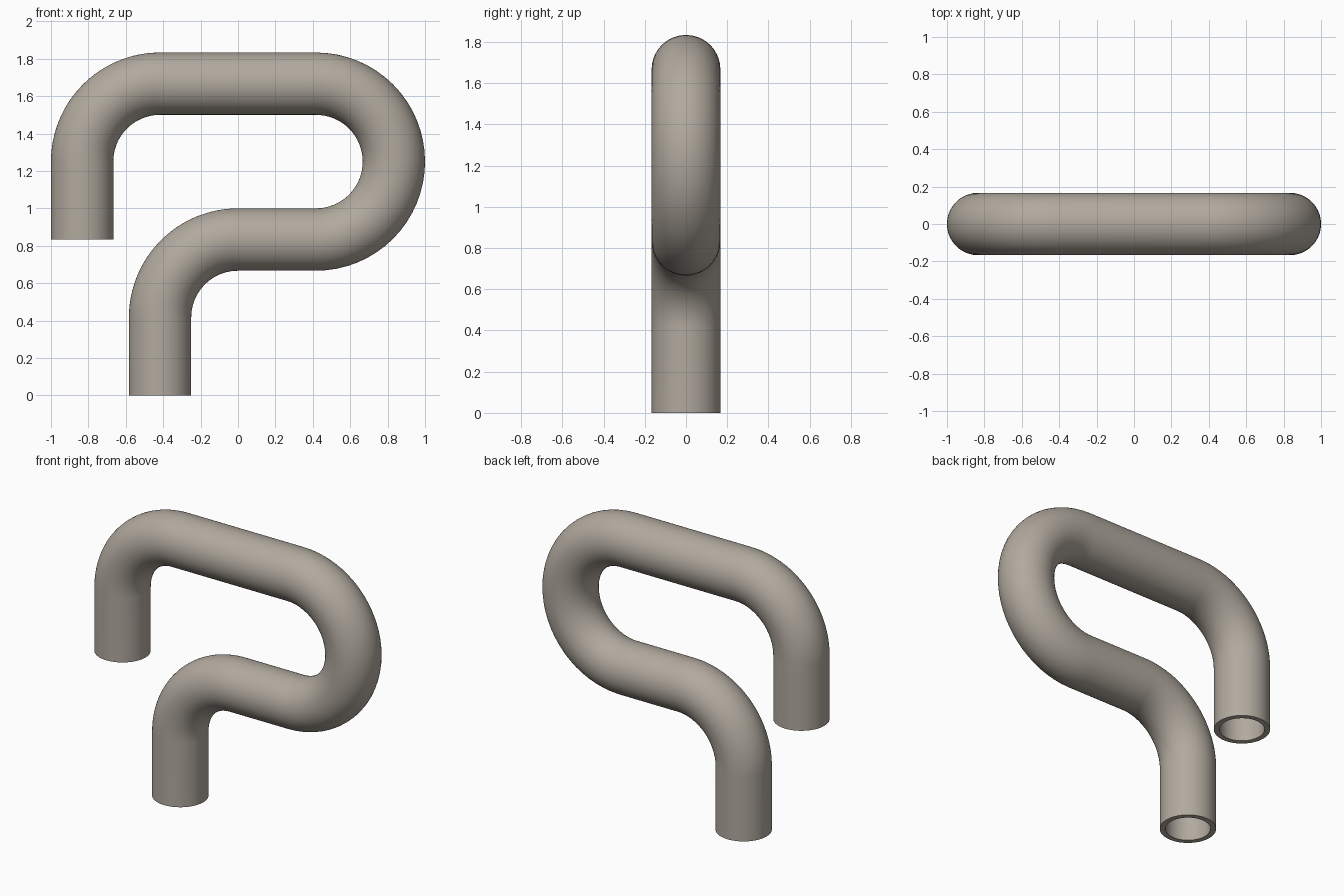
import bpy, bmesh
from math import sin, cos, pi, radians
from mathutils import Vector

if "Cube" in bpy.data.objects:
    bpy.data.objects.remove(bpy.data.objects["Cube"])

U = 1 / 12                 # design unit
R_OUT, R_IN = 2 * U, 1.6 * U
BEND = 5 * U
SIDES, STEPS = 64, 32

# Centre line: list of (point, tangent) in the XZ plane
path = []


def straight_end(x, z, tx, tz):
    path.append((Vector((x * U, 0, z * U)), Vector((tx, 0, tz))))


def bend(cx, cz, a0, a1):
    """Arc of the centre line, clockwise if a1 < a0 (degrees)."""
    s = 1 if a1 > a0 else -1
    for i in range(STEPS + 1):
        a = radians(a0 + (a1 - a0) * i / STEPS)
        p = Vector((cx * U + BEND * cos(a), 0, cz * U + BEND * sin(a)))
        path.append((p, Vector((-sin(a), 0, cos(a))) * s))


straight_end(-10, 10, 0, 1)    # short open end
bend(-5, 15, 180, 90)          # upper left elbow
bend(5, 15, 90, -90)           # right U-turn
bend(0, 5, 90, 180)            # lower elbow
straight_end(-5, 0, 0, -1)     # long open end

# Sweep outer and inner walls along the centre line
bm = bmesh.new()
Y = Vector((0, 1, 0))


def wall(radius):
    rings = []
    for p, t in path:
        n = t.cross(Y)
        rings.append([bm.verts.new(p + radius * (n * cos(2 * pi * k / SIDES) + Y * sin(2 * pi * k / SIDES)))
                      for k in range(SIDES)])
    for a, b in zip(rings, rings[1:]):
        join(a, b)
    return rings


def join(a, b):
    for k in range(SIDES):
        j = (k + 1) % SIDES
        bm.faces.new((a[k], a[j], b[j], b[k]))


outer, inner = wall(R_OUT), wall(R_IN)
for e in (0, -1):              # annular end rims
    join(outer[e], inner[e])
bmesh.ops.recalc_face_normals(bm, faces=bm.faces)

mesh = bpy.data.meshes.new("bent_pipe")
bm.to_mesh(mesh)
bm.free()
pipe = bpy.data.objects.new("bent_pipe", mesh)
bpy.context.collection.objects.link(pipe)

# Warm grey metal
metal = bpy.data.materials.new("warm_grey")
metal.diffuse_color = (0.44, 0.40, 0.345, 1)
metal.use_nodes = True
metal.node_tree.nodes["Principled BSDF"].inputs["Base Color"].default_value = metal.diffuse_color
mesh.materials.append(metal)

bpy.context.view_layer.objects.active = pipe
pipe.select_set(True)
bpy.ops.object.shade_smooth_by_angle(angle=radians(30))
